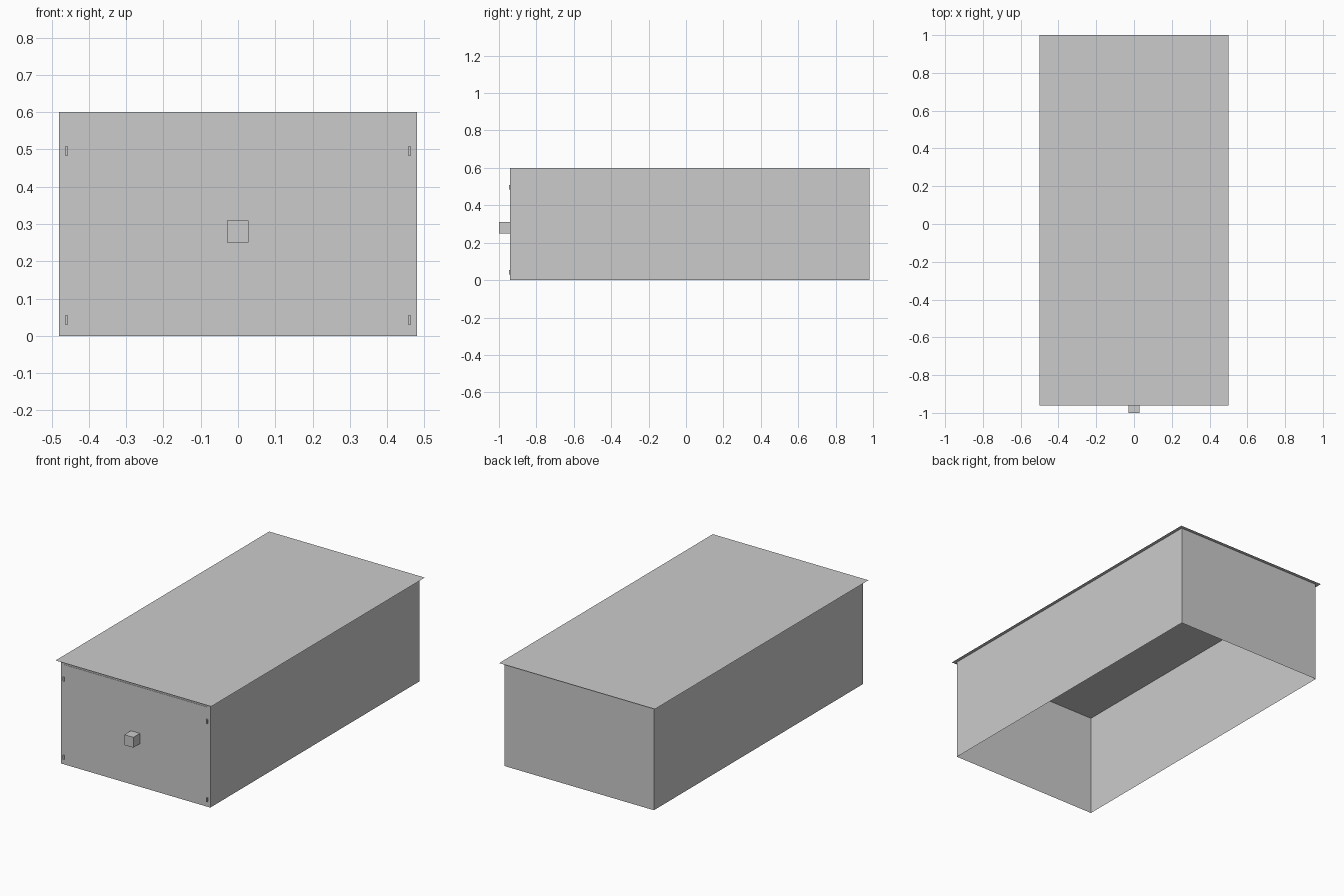
import bpy, bmesh

if "Cube" in bpy.data.objects:
    bpy.data.objects.remove(bpy.data.objects["Cube"])


def box(name, lo, hi, drop=None):
    """Axis-aligned box; drop(normal) picks faces to leave open."""
    bm = bmesh.new()
    bmesh.ops.create_cube(bm, size=1)
    for v in bm.verts:
        for i in range(3):
            v.co[i] = lo[i] if v.co[i] < 0 else hi[i]
    bm.normal_update()
    if drop:
        gone = [f for f in bm.faces if drop(f.normal)]
        bmesh.ops.delete(bm, geom=gone, context='FACES')
    me = bpy.data.meshes.new(name)
    bm.to_mesh(me)
    bm.free()
    ob = bpy.data.objects.new(name, me)
    bpy.context.collection.objects.link(ob)
    return ob


FRONT = -0.94

# Thin-walled shell, open at the bottom; the lid closes the top
box("shell_walls", (-0.48, FRONT, 0), (0.48, 0.98, 0.6), lambda n: abs(n.z) > 0.5)

# Overhanging sheet lid
box("lid", (-0.5, -0.96, 0.599), (0.5, 1.0, 0.6), lambda n: n.z < 0.5)

# Square knob on the front
box("knob", (-0.03, -1.0, 0.25), (0.028, FRONT, 0.31))

# Strip under the lid, in three lengths
edges = (-0.46, -0.048, 0.046, 0.46)
for a, b in zip(edges, edges[1:]):
    box("front_strip", (a, FRONT - 0.002, 0.56), (b, FRONT, 0.58))

# Four small corner pins
for x in (-0.46, 0.46):
    for z in (0.03, 0.484):
        box("corner_pin", (x - 0.004, FRONT - 0.006, z), (x + 0.004, FRONT, z + 0.024))
